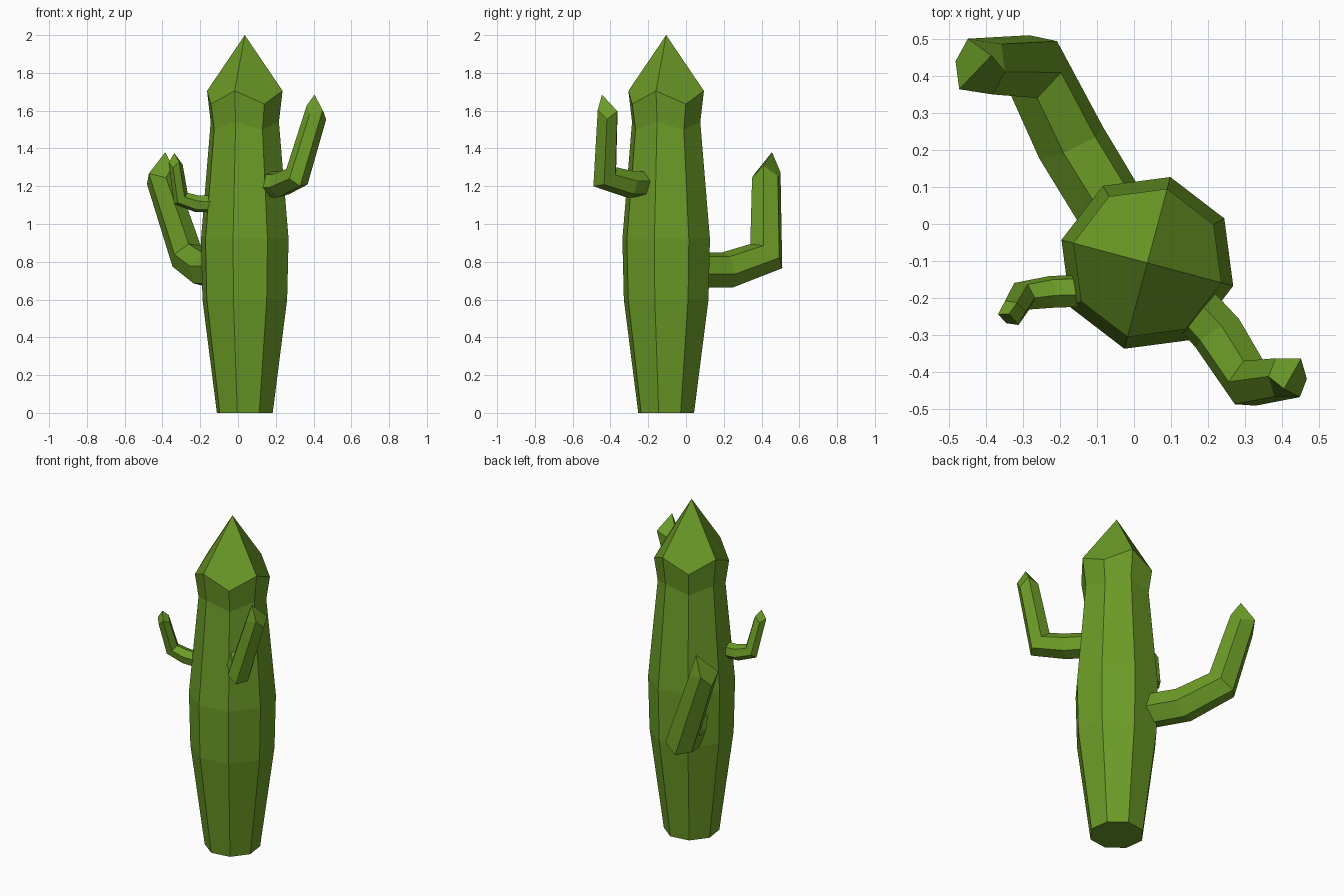
import bpy, bmesh
from math import cos, sin, pi, radians
from mathutils import Vector

cube = bpy.data.objects.get("Cube")
if cube:
    bpy.data.objects.remove(cube)

# Single flat colour
GREEN = (0.15, 0.33, 0.02, 1.0)
green = bpy.data.materials.new("cactus_green")
green.use_nodes = True
green.diffuse_color = GREEN
bsdf = next(n for n in green.node_tree.nodes if n.type == 'BSDF_PRINCIPLED')
bsdf.inputs["Base Color"].default_value = GREEN


def skin(name, rings, tip):
    """Bridge rings of points, close the base, and cap the top with pointed quads."""
    bm = bmesh.new()
    loops = [[bm.verts.new(p) for p in ring] for ring in rings]
    n = len(loops[0])
    for low, high in zip(loops, loops[1:]):
        for k in range(n):
            j = (k + 1) % n
            bm.faces.new((low[k], low[j], high[j], high[k]))
    bm.faces.new(loops[0][::-1])
    apex, top = bm.verts.new(tip), loops[-1]
    for k in range(0, n, 2):
        bm.faces.new((apex, top[k], top[k + 1], top[(k + 2) % n]))
    bmesh.ops.recalc_face_normals(bm, faces=bm.faces)
    mesh = bpy.data.meshes.new(name)
    bm.to_mesh(mesh)
    bm.free()
    mesh.materials.append(green)
    obj = bpy.data.objects.new(name, mesh)
    bpy.context.collection.objects.link(obj)


def ring(center, u, v, axis, sides, zigzag=0.0, turn=0.0):
    """Polygon around center; alternate corners shift along the axis."""
    points = []
    for k in range(sides):
        a = turn + 2 * pi * k / sides
        shift = zigzag if k % 2 == 0 else -zigzag
        points.append(center + u * sin(a) + v * cos(a) + axis * shift)
    return points


def arm(name, path, tip, zigzag):
    """Six-sided bent arm along (point, radius) stations with a mitred elbow."""
    pts = [Vector(p) for p, r in path]
    dirs = [(b - a).normalized() for a, b in zip(pts, pts[1:])]
    side = dirs[-2].cross(dirs[-1]).normalized()
    rings = []
    for i, (p, r) in enumerate(path):
        before, after = dirs[max(i - 1, 0)], dirs[min(i, len(dirs) - 1)]
        t = (before + after).normalized()
        outer = t.cross(side).normalized()
        stretch = 1 / t.dot(after)
        last = i == len(path) - 1
        rings.append(ring(pts[i], side * r, outer * r * stretch, t, 6,
                          zigzag if last else 0.0))
    skin(name, rings, Vector(tip))


# Trunk: eight-sided, (height, radius, zigzag) profile
X, Y, Z = Vector((1, 0, 0)), Vector((0, 1, 0)), Vector((0, 0, 1))
base = Vector((0.036, -0.105, 0))
profile = [(0, 0.153, 0), (0.6, 0.232, 0), (0.92, 0.24, 0),
           (1.52, 0.187, 0.02), (1.67, 0.207, 0.035)]
skin("trunk", [ring(base + Z * z, Y * r, X * r, Z, 8, zig, radians(75))
               for z, r, zig in profile], base + Z * 2)

# Large low arm at the back
arm("back_arm", [((-0.055, 0.03, 0.755), 0.098), ((-0.17, 0.22, 0.757), 0.098),
                 ((-0.272, 0.425, 0.83), 0.09), ((-0.415, 0.425, 1.26), 0.08)],
    (-0.385, 0.455, 1.38), 0.025)

# Medium arm at the front left
arm("front_left_arm", [((0.13, -0.19, 1.21), 0.07), ((0.225, -0.295, 1.21), 0.072),
                       ((0.312, -0.43, 1.25), 0.066), ((0.415, -0.415, 1.59), 0.06)],
    (0.405, -0.445, 1.685), 0.02)

# Small arm at the right
arm("right_arm", [((-0.12, -0.18, 1.105), 0.045), ((-0.22, -0.183, 1.108), 0.045),
                  ((-0.303, -0.195, 1.135), 0.04), ((-0.33, -0.24, 1.32), 0.036)],
    (-0.337, -0.243, 1.375), 0.012)
